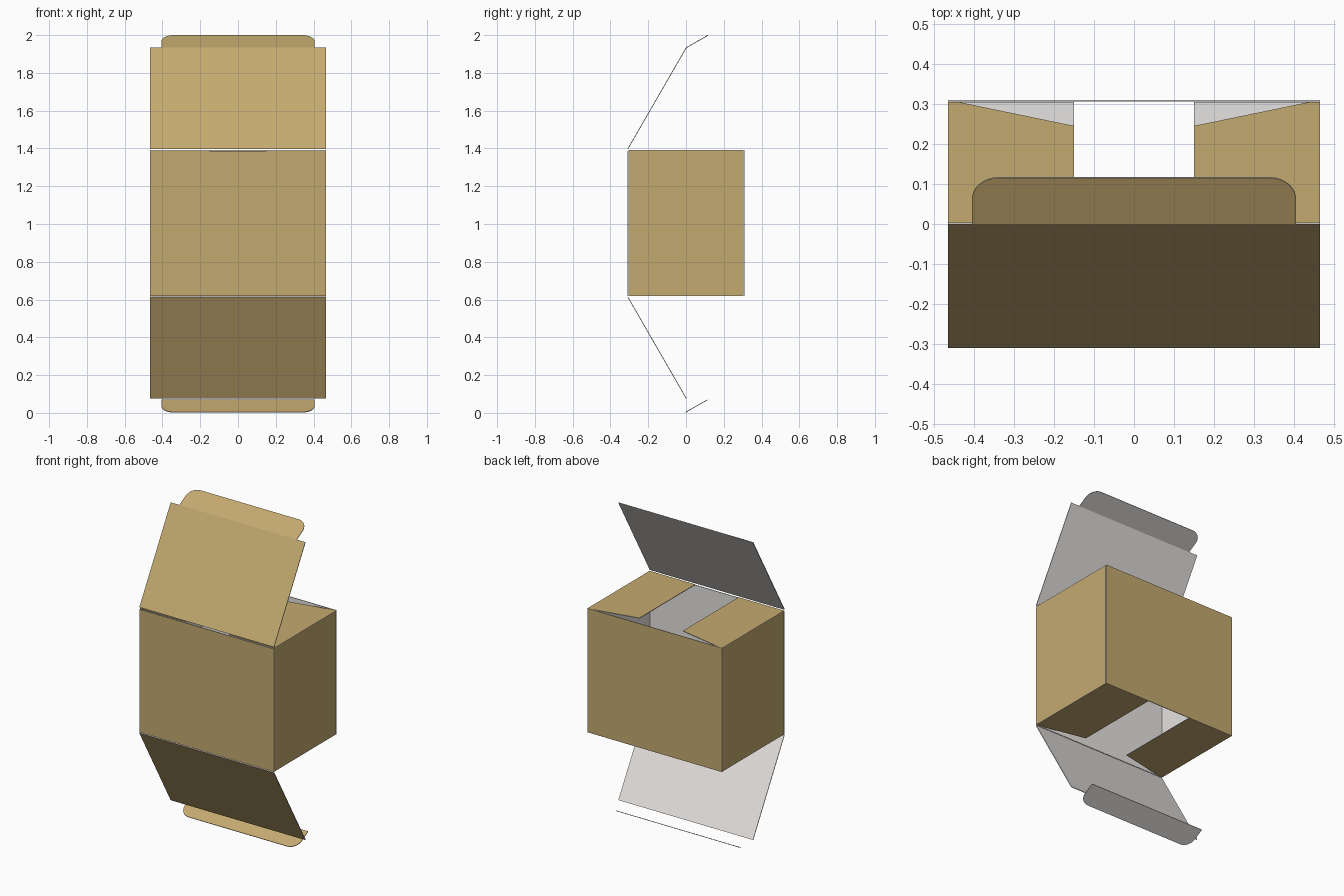
import bpy, bmesh, math
from mathutils import Vector

if "Cube" in bpy.data.objects:
    bpy.data.objects.remove(bpy.data.objects["Cube"])

W, D = 0.465, 0.31          # half width, half depth
Z0, Z1 = 0.618, 1.392       # body bottom and top
T = 0.004                   # board thickness


def material(name, rgb):
    m = bpy.data.materials.new(name)
    m.diffuse_color = (*rgb, 1.0)
    m.use_nodes = True
    m.node_tree.nodes["Principled BSDF"].inputs["Base Color"].default_value = m.diffuse_color
    return m


kraft = material("kraft_brown", (0.55, 0.40, 0.16))
lining = material("pale_lining", (0.79, 0.77, 0.75))


def panel(name, points, outward):
    """Thin board: brown on the outward face, pale inside and on cut edges."""
    outward = Vector(outward).normalized()
    bm = bmesh.new()
    face = bm.faces.new([bm.verts.new(p) for p in points])
    face.normal_update()
    if face.normal.dot(outward) < 0:
        face.normal_flip()
        face.normal_update()
    n = face.normal.copy()
    back = bmesh.ops.extrude_face_region(bm, geom=[face], use_keep_orig=True)["geom"]
    bmesh.ops.translate(bm, vec=-n * T, verts=[g for g in back if isinstance(g, bmesh.types.BMVert)])
    bmesh.ops.recalc_face_normals(bm, faces=bm.faces)
    for f in bm.faces:
        f.normal_update()
        f.material_index = 0 if f.normal.dot(n) > 0.9 else 1
    mesh = bpy.data.meshes.new(name)
    bm.to_mesh(mesh)
    bm.free()
    mesh.materials.append(kraft)
    mesh.materials.append(lining)
    obj = bpy.data.objects.new(name, mesh)
    bpy.context.collection.objects.link(obj)
    return obj


def rounded_tab(root, tip, half, r):
    """Tab outline from a straight root edge to a tip edge with rounded corners."""
    root, tip = Vector((0, *root)), Vector((0, *tip))
    along = (tip - root).normalized()
    length = (tip - root).length
    flat = [(half, 0)]
    for i in range(9):
        a = math.radians(90 * i / 8)
        flat.append((half - r + r * math.cos(a), length - r + r * math.sin(a)))
    flat += [(-x, v) for x, v in reversed(flat)]
    return [root + along * v + Vector((x, 0, 0)) for x, v in flat]


# Front and back walls
panel("front_wall", [(-W, -D, Z0), (W, -D, Z0), (W, -D, Z1 - 0.006), (-W, -D, Z1 - 0.006)], (0, -1, 0))
panel("back_wall", [(-W, D, Z0), (W, D, Z0), (W, D, Z1), (-W, D, Z1)], (0, 1, 0))

# Side walls and the dust flaps folded in from them
e = D - T - 0.001
for s, side in ((-1, "left"), (1, "right")):
    panel(f"{side}_wall", [(s * W, -e, Z0 + T), (s * W, e, Z0 + T),
                           (s * W, e, Z1 - T), (s * W, -e, Z1 - T)], (s, 0, 0))
    # the slanted end is at the back on top and at the front below
    for k, z, level in ((1, Z1 - 0.001, "top"), (-1, Z0 + 0.001, "bottom")):
        outline = [(W, -e), (W, e), (0.44, e), (0.15, 0.245), (0.15, -e)]
        panel(f"{level}_{side}_dust_flap", [(s * x, k * y, z) for x, y in outline], (0, 0, k))

# Opened lids hinged on the front wall
for name, z_hinge, z_free, up in (("top_lid", 1.398, 1.935, 1), ("bottom_lid", 0.613, 0.075, -1)):
    panel(name, [(-W, -D, z_hinge), (W, -D, z_hinge), (W, 0, z_free), (-W, 0, z_free)],
          (0, -1, 0.5 * up))

# Tuck tabs with rounded corners
panel("top_tuck_tab", rounded_tab((0, 1.935), (0.115, 2.0), 0.405, 0.065), (0, -0.5, 1))
panel("bottom_tuck_tab", rounded_tab((0.113, 0.071), (-0.003, 0.005), 0.405, 0.065), (0, -0.5, 1))
